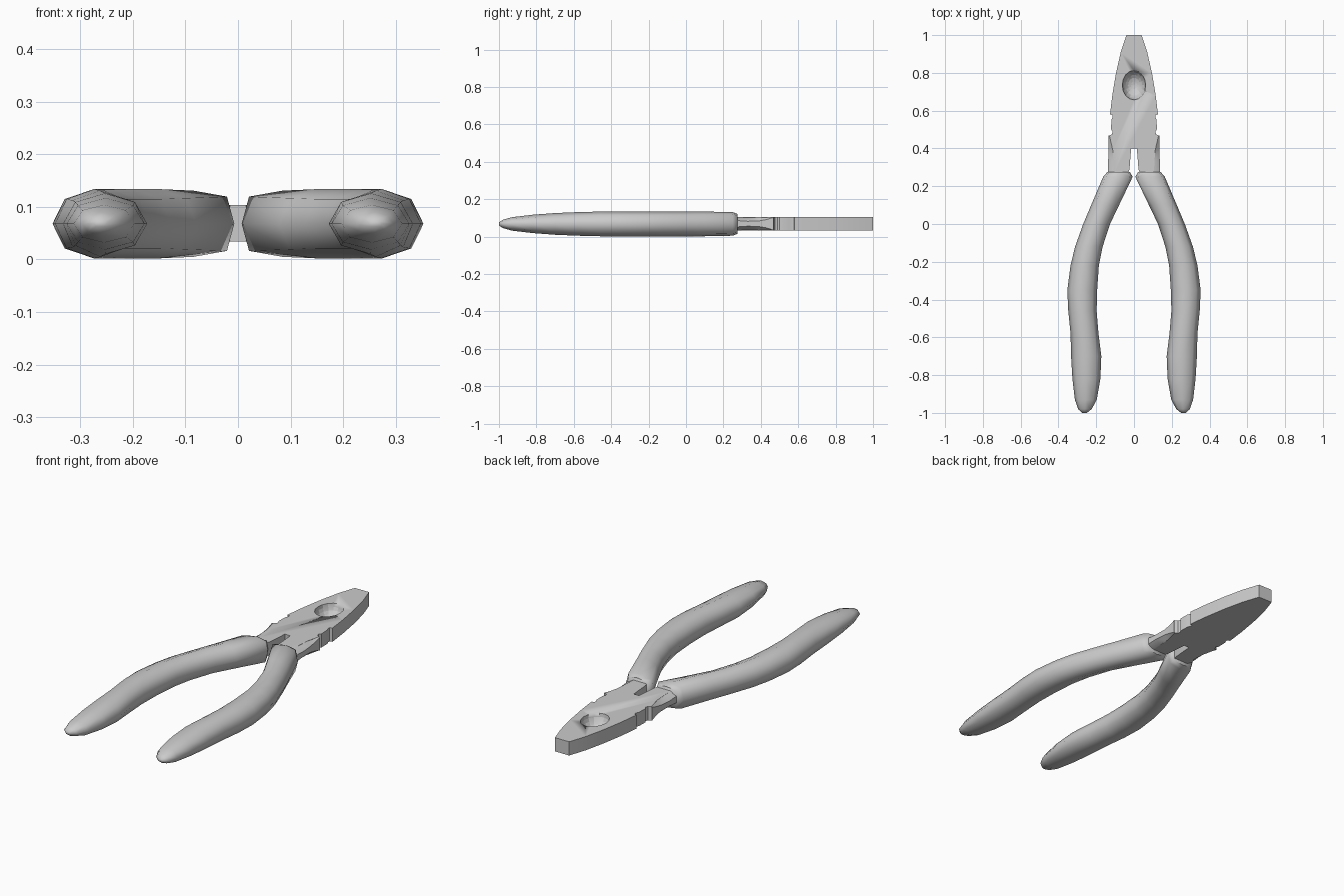
import bpy, bmesh
from math import radians

if "Cube" in bpy.data.objects:
    bpy.data.objects.remove(bpy.data.objects["Cube"])

ZC = 0.069  # mid-height of the tool


def finish(name, bm, angle=30, mirror=False):
    bmesh.ops.recalc_face_normals(bm, faces=bm.faces[:])
    me = bpy.data.meshes.new(name)
    bm.to_mesh(me)
    bm.free()
    ob = bpy.data.objects.new(name, me)
    bpy.context.collection.objects.link(ob)
    for o in bpy.context.selected_objects:
        o.select_set(False)
    ob.select_set(True)
    bpy.context.view_layer.objects.active = ob
    bpy.ops.object.shade_smooth_by_angle(angle=radians(angle))
    if mirror:
        m = ob.modifiers.new("mirror", 'MIRROR')
        m.use_mirror_merge = False
    return ob


def loft(rings):
    bm = bmesh.new()
    vs = [[bm.verts.new(p) for p in r] for r in rings]
    n = len(vs[0])
    for a, b in zip(vs, vs[1:]):
        for i in range(n):
            j = (i + 1) % n
            bm.faces.new((a[i], a[j], b[j], b[i]))
    bm.faces.new(vs[0])
    bm.faces.new(vs[-1])
    return bm


# Jaw plate: symmetrical outline, extruded
half = [(0.04, 1), (0.07, 0.91), (0.095, 0.80), (0.115, 0.68), (0.127, 0.58),
        (0.114, 0.577), (0.113, 0.565), (0.12, 0.55), (0.121, 0.50),
        (0.113, 0.488), (0.117, 0.475), (0.13, 0.468), (0.112, 0.39),
        (0.105, 0.27), (0.105, 0.23), (0.045, 0.23), (0.024, 0.29), (0.015, 0.40)]
outline = half + [(-x, y) for x, y in reversed(half)]
bm = bmesh.new()
face = bm.faces.new([bm.verts.new((x, y, 0.034)) for x, y in outline])
ext = bmesh.ops.extrude_face_region(bm, geom=[face])
for v in ext["geom"]:
    if isinstance(v, bmesh.types.BMVert):
        v.co.z = 0.104
jaws = finish("jaws", bm)

# Oval bowl sunk into the top of the jaws
bpy.ops.mesh.primitive_uv_sphere_add(segments=16, ring_count=12, location=(0, 0.735, 0.104))
cutter = bpy.context.object
cutter.name = "bowl_cutter"
cutter.scale = (0.062, 0.078, 0.066)
bpy.ops.object.shade_smooth()
cutter.hide_render = True
cut = jaws.modifiers.new("bowl", 'BOOLEAN')
cut.operation = 'DIFFERENCE'
cut.solver = 'EXACT'
cut.object = cutter
bpy.context.view_layer.objects.active = jaws
bpy.ops.object.modifier_apply(modifier="bowl")
bpy.data.objects.remove(cutter)

# Chamfered outer side of each shank: y, inner x, outer x, edge half-height
rings = []
for y, xi, xo, h in [(0.468, 0.13, 0.136, 0.034), (0.43, 0.12, 0.134, 0.022),
                     (0.39, 0.112, 0.134, 0.015), (0.33, 0.107, 0.137, 0.013),
                     (0.23, 0.105, 0.14, 0.02)]:
    rings.append([(xi - 0.02, y, ZC - 0.035), (xi, y, ZC - 0.035), (xo, y, ZC - h),
                  (xo, y, ZC + h), (xi, y, ZC + 0.035), (xi - 0.02, y, ZC + 0.035)])
finish("shank_side", loft(rings), mirror=True)

# Eight-sided grips: y, centre x, half width, half height, corner fullness
grip = [(0.275, 0.082, 0.06, 0.053, 0.85), (0.25, 0.085, 0.078, 0.063, 0.82),
        (0.10, 0.153, 0.074, 0.066, 0.74), (0.0, 0.198, 0.071, 0.066, 0.71),
        (-0.12, 0.239, 0.073, 0.066, 0.71), (-0.22, 0.261, 0.075, 0.066, 0.71),
        (-0.35, 0.274, 0.079, 0.066, 0.71), (-0.46, 0.273, 0.075, 0.066, 0.71),
        (-0.58, 0.262, 0.074, 0.063, 0.71), (-0.70, 0.253, 0.08, 0.058, 0.71),
        (-0.82, 0.252, 0.074, 0.049, 0.71), (-0.93, 0.255, 0.058, 0.036, 0.71),
        (-0.98, 0.26, 0.036, 0.022, 0.71), (-1.0, 0.262, 0.012, 0.008, 0.71)]
rings = []
for y, c, w, h, k in grip:
    oct_pts = [(1, 0), (k, k), (0, 1), (-k, k), (-1, 0), (-k, -k), (0, -1), (k, -k)]
    rings.append([(c + w * a, y, 0.068 + h * b) for a, b in oct_pts])
finish("grip", loft(rings), angle=65, mirror=True)
